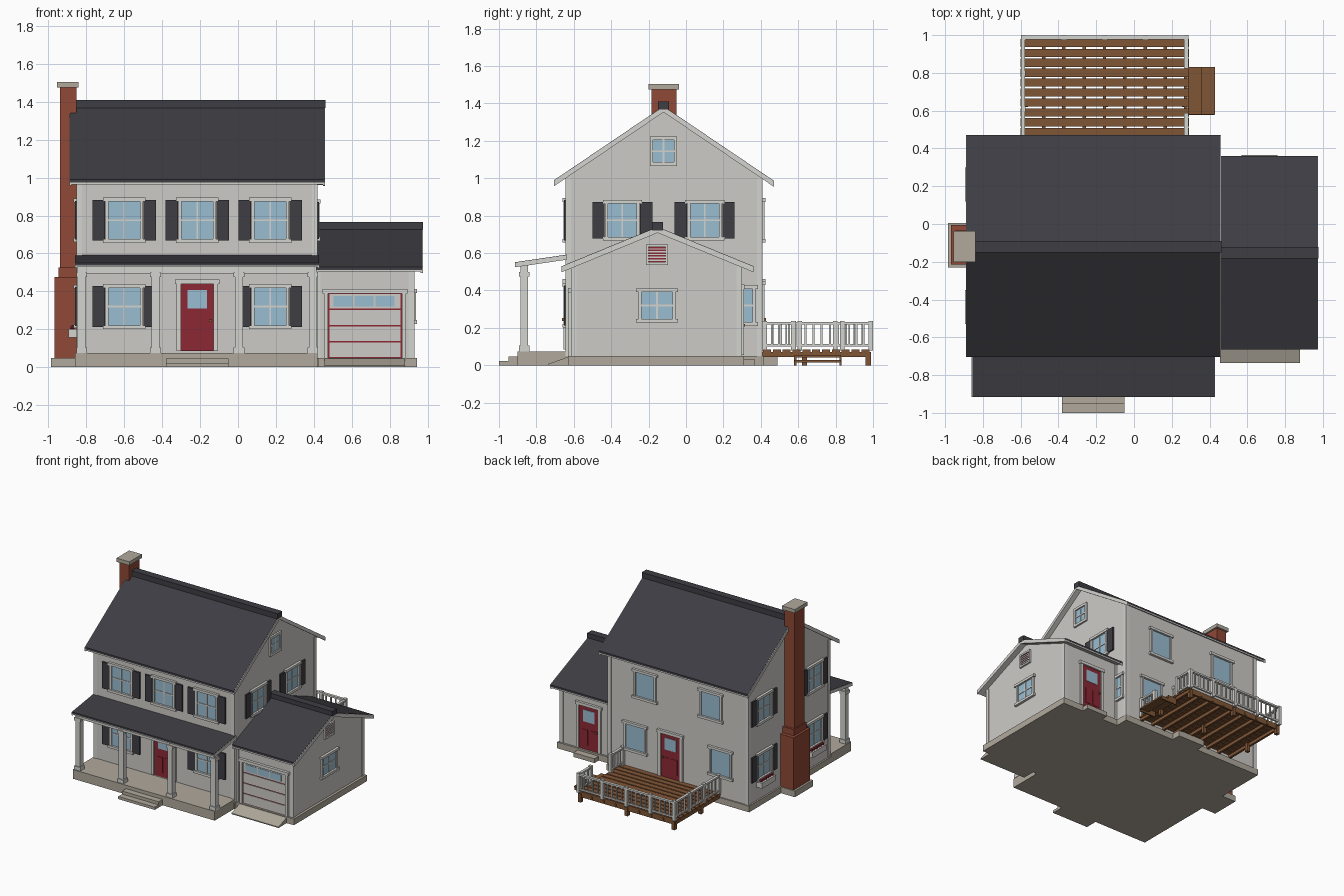
import bpy, bmesh
from mathutils import Matrix, Vector

if "Cube" in bpy.data.objects:
    bpy.data.objects.remove(bpy.data.objects["Cube"], do_unlink=True)


def linear(c):
    c /= 255
    return c / 12.92 if c < 0.04045 else ((c + 0.055) / 1.055) ** 2.4


def material(name, *rgb):
    m = bpy.data.materials.new(name)
    m.use_nodes = True
    col = [linear(c) for c in rgb] + [1]
    m.diffuse_color = col
    m.node_tree.nodes["Principled BSDF"].inputs["Base Color"].default_value = col
    return m


SIDING = material("siding", 205, 203, 199)
TRIM = material("trim", 212, 211, 207)
ROOF = material("shingle", 62, 61, 67)
STONE = material("stone", 176, 169, 156)
BRICK = material("brick", 144, 72, 54)
GLASS = material("glass", 154, 190, 210)
RED = material("door red", 140, 40, 52)
WOOD = material("wood", 128, 86, 54)
BRASS = material("brass", 150, 100, 60)


class Part:
    """Collects boxes, prisms and blobs into one named object."""

    def __init__(self, name):
        self.name, self.bm, self.mats = name, bmesh.new(), []

    def paint(self, faces, mat):
        if mat not in self.mats:
            self.mats.append(mat)
        for f in faces:
            f.material_index = self.mats.index(mat)

    def box(self, mat, x0, x1, y0, y1, z0, z1):
        lo, hi = Vector((x0, y0, z0)), Vector((x1, y1, z1))
        size = [abs(v) for v in hi - lo]
        mtx = Matrix.Translation((lo + hi) / 2) @ Matrix.Diagonal((*size, 1))
        vs = bmesh.ops.create_cube(self.bm, size=1, matrix=mtx)["verts"]
        self.paint({f for v in vs for f in v.link_faces}, mat)

    def prism(self, mat, x0, x1, profile):
        """Extrude a (y, z) profile along x."""
        f = self.bm.faces.new([self.bm.verts.new((x0, y, z)) for y, z in profile])
        ext = bmesh.ops.extrude_face_region(self.bm, geom=[f])["geom"]
        vs = [v for v in ext if isinstance(v, bmesh.types.BMVert)]
        bmesh.ops.translate(self.bm, verts=vs, vec=(x1 - x0, 0, 0))
        self.paint({g for v in vs for g in v.link_faces} | {f}, mat)

    def blob(self, mat, pos, r):
        vs = bmesh.ops.create_icosphere(self.bm, subdivisions=1, radius=r,
                                        matrix=Matrix.Translation(pos))["verts"]
        self.paint({f for v in vs for f in v.link_faces}, mat)

    def on_wall(self, mat, wall, u, z, w, h, out, start=0):
        """Box of width w and height h centred at (u, z), standing out of a wall."""
        axis, plane, sign = wall
        a, b = sorted((plane + sign * (start - 0.004), plane + sign * out))
        if axis == "y":
            self.box(mat, u - w / 2, u + w / 2, a, b, z - h / 2, z + h / 2)
        else:
            self.box(mat, a, b, u - w / 2, u + w / 2, z - h / 2, z + h / 2)

    def done(self):
        bmesh.ops.recalc_face_normals(self.bm, faces=self.bm.faces)
        me = bpy.data.meshes.new(self.name)
        self.bm.to_mesh(me)
        self.bm.free()
        for m in self.mats:
            me.materials.append(m)
        ob = bpy.data.objects.new(self.name, me)
        bpy.context.collection.objects.link(ob)


def single(name, mat, *dims):
    p = Part(name)
    p.box(mat, *dims)
    p.done()


def window(name, wall, u, z, w=0.17, h=0.2, shutters=False, cross=True, sill=True):
    p = Part(name)
    p.on_wall(GLASS, wall, u, z, w, h, 0.004)
    for s in (-1, 1):
        p.on_wall(TRIM, wall, u + s * (w / 2 + 0.007), z, 0.016, h + 0.02, 0.014)
        p.on_wall(TRIM, wall, u, z + s * (h / 2 + 0.009), w + (0.055 if sill else 0.03),
                  0.02, 0.02 if sill else 0.014)
        if shutters:
            p.on_wall(ROOF, wall, u + s * (w / 2 + 0.05), z, 0.066, h + 0.015, 0.012)
    if cross:
        p.on_wall(TRIM, wall, u, z, 0.009, h, 0.008)
        p.on_wall(TRIM, wall, u, z, w, 0.009, 0.0085)
    p.done()


def door(name, wall, u, z0=0.085, w=0.175, h=0.355, knob=1):
    p = Part(name)
    p.on_wall(RED, wall, u, z0 + h / 2, w, h, 0.008)
    p.on_wall(GLASS, wall, u, z0 + h * 0.77, w * 0.6, h * 0.27, 0.011)
    for s in (-1, 1):
        p.on_wall(TRIM, wall, u + s * (w / 2 + 0.011), z0 + h / 2, 0.024, h, 0.016)
        p.on_wall(RED, wall, u + s * w * 0.2, z0 + h * 0.28, w * 0.3, h * 0.35, 0.011)
    p.on_wall(TRIM, wall, u, z0 + h + 0.01, w + 0.06, 0.024, 0.02)
    p.on_wall(BRASS, wall, u + knob * w * 0.4, z0 + h * 0.45, 0.014, 0.014, 0.022)
    p.done()


def gable_block(name, x0, x1, y0, y1, ridge, peak, slope, z0):
    """Walls with a gable at each x end, plus corner boards."""
    def top(y):
        return peak - slope * abs(y - ridge) - 0.022
    p = Part(name)
    p.prism(SIDING, x0, x1, [(y0, z0), (y1, z0), (y1, top(y1)), (ridge, peak - 0.022), (y0, top(y0))])
    for x, sx in ((x0, 1), (x1, -1)):
        for y, sy in ((y0, 1), (y1, -1)):
            xs, ys = sorted((x - sx * 0.005, x + sx * 0.025)), sorted((y - sy * 0.005, y + sy * 0.025))
            p.box(TRIM, *xs, *ys, z0, top(y) - 0.005)
    p.done()


def gable_roof(name, x0, x1, y0, y1, ridge, peak, slope, cap):
    def chevron(a, b):
        low = [(y, peak - slope * abs(y - ridge)) for y in (y0, ridge, y1)]
        return [(y, z - a) for y, z in low] + [(y, z - b) for y, z in reversed(low)]
    p = Part(name)
    p.prism(ROOF, x0 + 0.004, x1 - 0.004, chevron(0, 0.016))
    p.prism(TRIM, x0 + 0.006, x1 - 0.006, chevron(0.016, 0.026))
    for x in (x0, x1 - 0.012):
        p.prism(TRIM, x, x + 0.012, chevron(0.002, 0.032))
    p.box(ROOF, x0, x1 + 0.002, ridge - 0.03, ridge + 0.03, peak - 0.018, cap)
    p.done()


# Main house and garage
FRONT, BACK = ("y", -0.64, -1), ("y", 0.405, 1)
LEFT, RIGHT = ("x", -0.847, -1), ("x", 0.415, 1)
GAR_FRONT, GAR_BACK, GAR_SIDE = ("y", -0.61, -1), ("y", 0.294, 1), ("x", 0.925, 1)
single("main_foundation", STONE, -0.86, 0.425, -0.65, 0.415, 0, 0.05)
single("garage_foundation", STONE, 0.42, 0.945, -0.63, 0.31, 0, 0.05)
gable_block("main_walls", -0.847, 0.415, -0.64, 0.405, -0.12, 1.385, 0.675, 0.05)
gable_roof("main_roof", -0.89, 0.46, -0.705, 0.47, -0.12, 1.385, 0.675, 1.41)
gable_block("garage_walls", 0.41, 0.925, -0.61, 0.294, -0.152, 0.74, 0.41, 0.05)
gable_roof("garage_roof", 0.41, 0.975, -0.665, 0.36, -0.152, 0.74, 0.41, 0.765)

# Windows and doors
for i, dx in enumerate((-0.385, 0, 0.385)):
    window(f"front_upper_window_{i}", FRONT, -0.215 + dx, 0.775, shutters=True)
    if dx:
        window(f"front_lower_window_{i}", FRONT, -0.215 + dx, 0.32, shutters=True)
        window(f"back_upper_window_{i}", BACK, -0.215 + dx * 0.77, 0.775, cross=False)
        window(f"back_lower_window_{i}", BACK, -0.215 + dx, 0.33, cross=False)
for i, s in enumerate((-1, 1)):
    window(f"right_upper_window_{i}", RIGHT, -0.12 + s * 0.22, 0.775, 0.155, 0.18, True)
    for level, z in (("lower", 0.32), ("upper", 0.775)):
        window(f"left_{level}_window_{i}", LEFT, -0.115 + s * 0.325, z, 0.155, 0.19, True)
    # Flower boxes under the lower windows
    p = Part(f"flower_box_{i}")
    u = -0.115 + s * 0.325
    p.on_wall(TRIM, LEFT, u, 0.18, 0.18, 0.045, 0.048)
    for k in range(6):
        p.blob(RED, (-0.873, u - 0.07 + k * 0.028, 0.21), 0.014)
    p.done()
window("right_lower_window", RIGHT, 0.28, 0.32, 0.155, 0.18)
window("attic_window", RIGHT, -0.12, 1.145, 0.115, 0.12, sill=False)
window("garage_window", GAR_SIDE, -0.155, 0.32, 0.17, 0.145)
door("front_door", FRONT, -0.215)
door("back_door", BACK, -0.15)
door("garage_back_door", GAR_BACK, 0.665, 0.055, knob=-1)

# Gable vent
p = Part("gable_vent")
p.on_wall(RED, GAR_SIDE, -0.155, 0.592, 0.1, 0.09, 0.004)
for s in (-1, 1):
    p.on_wall(TRIM, GAR_SIDE, -0.155 + s * 0.053, 0.592, 0.014, 0.11, 0.014)
    p.on_wall(TRIM, GAR_SIDE, -0.155, 0.592 + s * 0.048, 0.12, 0.014, 0.014)
for k in range(5):
    p.on_wall(TRIM, GAR_SIDE, -0.155, 0.562 + k * 0.015, 0.1, 0.007, 0.009)
p.done()

# Garage door with red seams between its panels
p = Part("garage_door")
p.on_wall(RED, GAR_FRONT, 0.67, 0.22, 0.39, 0.34, 0.004)
for k in range(4):
    p.on_wall(SIDING, GAR_FRONT, 0.67, 0.0925 + k * 0.085, 0.376, 0.077, 0.009)
for k in (-1, 0, 1):
    p.on_wall(GLASS, GAR_FRONT, 0.665 + k * 0.11, 0.347, 0.1, 0.055, 0.012)
for s in (-1, 1):
    p.on_wall(TRIM, GAR_FRONT, 0.67 + s * 0.205, 0.22, 0.022, 0.34, 0.018)
p.on_wall(TRIM, GAR_FRONT, 0.67, 0.4, 0.45, 0.024, 0.022)
p.done()
p = Part("driveway_apron")
p.prism(STONE, 0.455, 0.88, [(-0.735, 0), (-0.6, 0), (-0.6, 0.05), (-0.63, 0.045), (-0.735, 0.008)])
p.done()
single("garage_back_step", STONE, 0.57, 0.76, 0.3, 0.365, 0, 0.035)
single("back_door_step", STONE, -0.27, -0.03, 0.4, 0.49, 0, 0.05)

# Chimney
p = Part("chimney")
p.box(STONE, -0.985, -0.85, -0.23, 0.005, 0, 0.05)
p.box(BRICK, -0.968, -0.84, -0.215, -0.005, 0.05, 0.475)
p.box(BRICK, -0.948, -0.84, -0.197, -0.035, 0.475, 0.525)
p.box(BRICK, -0.94, -0.852, -0.185, -0.052, 0.525, 1.48)
p.box(STONE, -0.955, -0.84, -0.2, -0.038, 1.475, 1.505)
p.done()

# Porch
single("porch_floor", STONE, -0.86, 0.42, -0.9, -0.64, 0, 0.075)
single("porch_step_low", STONE, -0.38, -0.05, -1, -0.9, 0, 0.022)
single("porch_step_high", STONE, -0.38, -0.05, -0.95, -0.9, 0.022, 0.047)
single("porch_beam", TRIM, -0.847, 0.415, -0.885, -0.845, 0.495, 0.542)
p = Part("porch_roof")
for mat, inset, a, b in ((ROOF, 0.004, 0, 0.014), (TRIM, 0.006, 0.014, 0.022)):
    p.prism(mat, -0.86 + inset, 0.43 - inset,
            [(-0.915, 0.551 - a), (-0.635, 0.592 - a), (-0.635, 0.592 - b), (-0.915, 0.551 - b)])
for x in (-0.86, 0.42):
    p.prism(TRIM, x, x + 0.01, [(-0.915, 0.549), (-0.635, 0.59), (-0.635, 0.565), (-0.915, 0.524)])
p.done()
for i, dx in enumerate((-0.61, -0.22, 0.22, 0.61)):
    p = Part(f"porch_post_{i}")
    x = -0.215 + dx
    for r, z0, z1 in ((0.021, 0.075, 0.51), (0.028, 0.075, 0.105), (0.028, 0.475, 0.5)):
        p.box(TRIM, x - r, x + r, -0.865 - r, -0.865 + r, z0, z1)
    p.done()

# Deck
p = Part("deck_floor")
for k in range(11):
    y = 0.412 + k * 0.0525
    p.box(WOOD, -0.6, 0.29, y, y + 0.043, 0.07, 0.085)
for k in range(9):
    x = -0.595 + k * 0.1075
    p.box(WOOD, x, x + 0.018, 0.41, 0.985, 0.045, 0.07)
p.box(WOOD, -0.595, 0.285, 0.965, 0.98, 0.04, 0.07)
for x in (-0.59, -0.165, 0.255):
    for y in (0.62, 0.96):
        p.box(WOOD, x, x + 0.028, y, y + 0.028, 0, 0.07)
p.done()
p = Part("deck_stairs")
for k in range(2):
    p.box(WOOD, 0.285 + k * 0.07, 0.36 + k * 0.07, 0.58, 0.83, 0.043 - k * 0.028, 0.056 - k * 0.028)
for y in (0.578, 0.82):
    p.box(WOOD, 0.285, 0.36, y, y + 0.012, 0, 0.045)
    p.box(WOOD, 0.36, 0.425, y, y + 0.012, 0, 0.018)
p.done()


def railing(name, a, b, posts):
    """Straight railing from a to b with posts and balusters."""
    p, a, b = Part(name), Vector(a), Vector(b)
    def bar(c, d, r, z0, z1):
        p.box(TRIM, min(c.x, d.x) - r, max(c.x, d.x) + r, min(c.y, d.y) - r, max(c.y, d.y) + r, z0, z1)
    bar(a, b, 0.011, 0.218, 0.232)
    bar(a, b, 0.007, 0.1, 0.113)
    for k in range(posts):
        c = a.lerp(b, k / (posts - 1))
        bar(c, c, 0.0125, 0.08, 0.238)
    n = round((b - a).length / 0.043)
    for k in range(1, n):
        c = a.lerp(b, k / n)
        bar(c, c, 0.005, 0.11, 0.22)
    p.done()


railing("deck_rail_left", (-0.587, 0.42), (-0.587, 0.987), 4)
railing("deck_rail_back", (-0.587, 0.987), (0.277, 0.987), 5)
railing("deck_rail_right_near", (0.277, 0.42), (0.277, 0.575), 2)
railing("deck_rail_right_far", (0.277, 0.835), (0.277, 0.987), 2)
